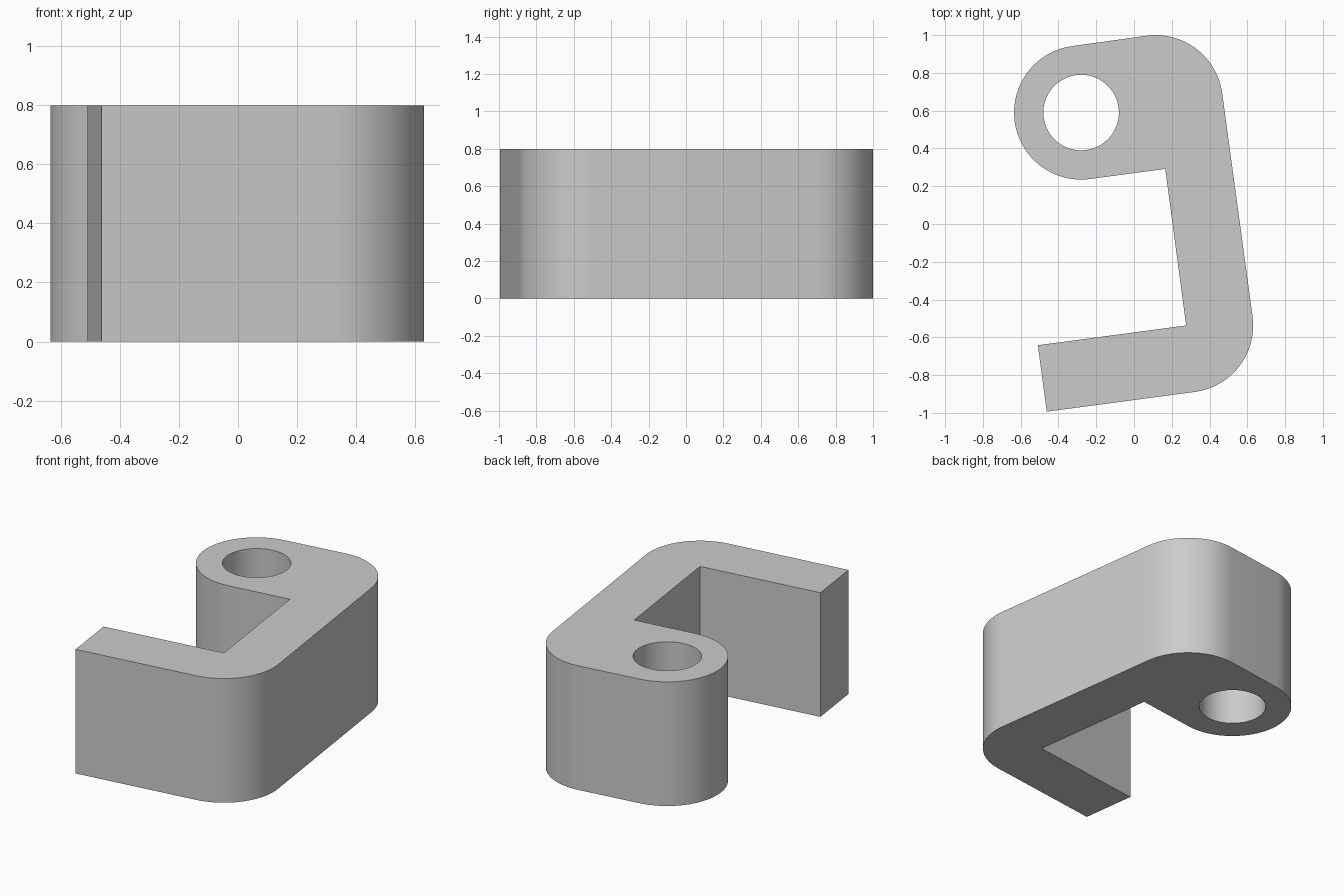
import bpy, bmesh
from math import radians, sin, cos
from mathutils import Vector

cube = bpy.data.objects.get("Cube")
if cube:
    bpy.data.objects.remove(cube, do_unlink=True)

TILT = 7.6        # the whole profile is turned by this angle
HEIGHT = 0.8
RADIUS = 0.355    # hub, outer corners and arm thickness
HOLE = 0.2

HUB = Vector((-0.28, 0.59))
UPPER = Vector((0.115, 0.645))
LOWER = Vector((0.276, -0.537))


def arc(centre, radius, start, end, steps):
    angles = [radians(TILT + start + (end - start) * i / steps) for i in range(steps + 1)]
    return [centre + radius * Vector((cos(a), sin(a))) for a in angles]


along = Vector((cos(radians(TILT)), sin(radians(TILT))))
across = Vector((-along.y, along.x))
arm_end = LOWER - 0.792 * along

# Outline: round hub, inner corners, square arm end, two rounded outer corners
outline = arc(HUB, RADIUS, 90, 270, 32)
outline += [LOWER + 0.836 * across, LOWER, arm_end, arm_end - RADIUS * across]
outline += arc(LOWER, RADIUS, 270, 360, 16)
outline += arc(UPPER, RADIUS, 0, 90, 16)
hole = arc(HUB, HOLE, 0, 360, 64)[:-1]

# Fill the profile around the hole and extrude it upward
bm = bmesh.new()
edges = []
for loop in (outline, hole):
    verts = [bm.verts.new((p.x, p.y, 0)) for p in loop]
    edges += [bm.edges.new((v, verts[i - 1])) for i, v in enumerate(verts)]
bmesh.ops.triangle_fill(bm, edges=edges, use_beauty=True, use_dissolve=False)
extruded = bmesh.ops.extrude_face_region(bm, geom=bm.faces[:], use_keep_orig=True)
top = [v for v in extruded["geom"] if isinstance(v, bmesh.types.BMVert)]
bmesh.ops.translate(bm, verts=top, vec=(0, 0, HEIGHT))
bmesh.ops.recalc_face_normals(bm, faces=bm.faces[:])

mesh = bpy.data.meshes.new("hook_bracket")
bm.to_mesh(mesh)
bm.free()
bracket = bpy.data.objects.new("hook_bracket", mesh)
bpy.context.collection.objects.link(bracket)

# Plain grey material
grey = bpy.data.materials.new("light_grey")
grey.use_nodes = True
colour = (0.6, 0.6, 0.6, 1)
grey.diffuse_color = colour
grey.node_tree.nodes["Principled BSDF"].inputs["Base Color"].default_value = colour
mesh.materials.append(grey)

# Smooth round walls, sharp corners
bpy.ops.object.select_all(action="DESELECT")
bracket.select_set(True)
bpy.context.view_layer.objects.active = bracket
bpy.ops.object.shade_smooth_by_angle(angle=radians(30))
